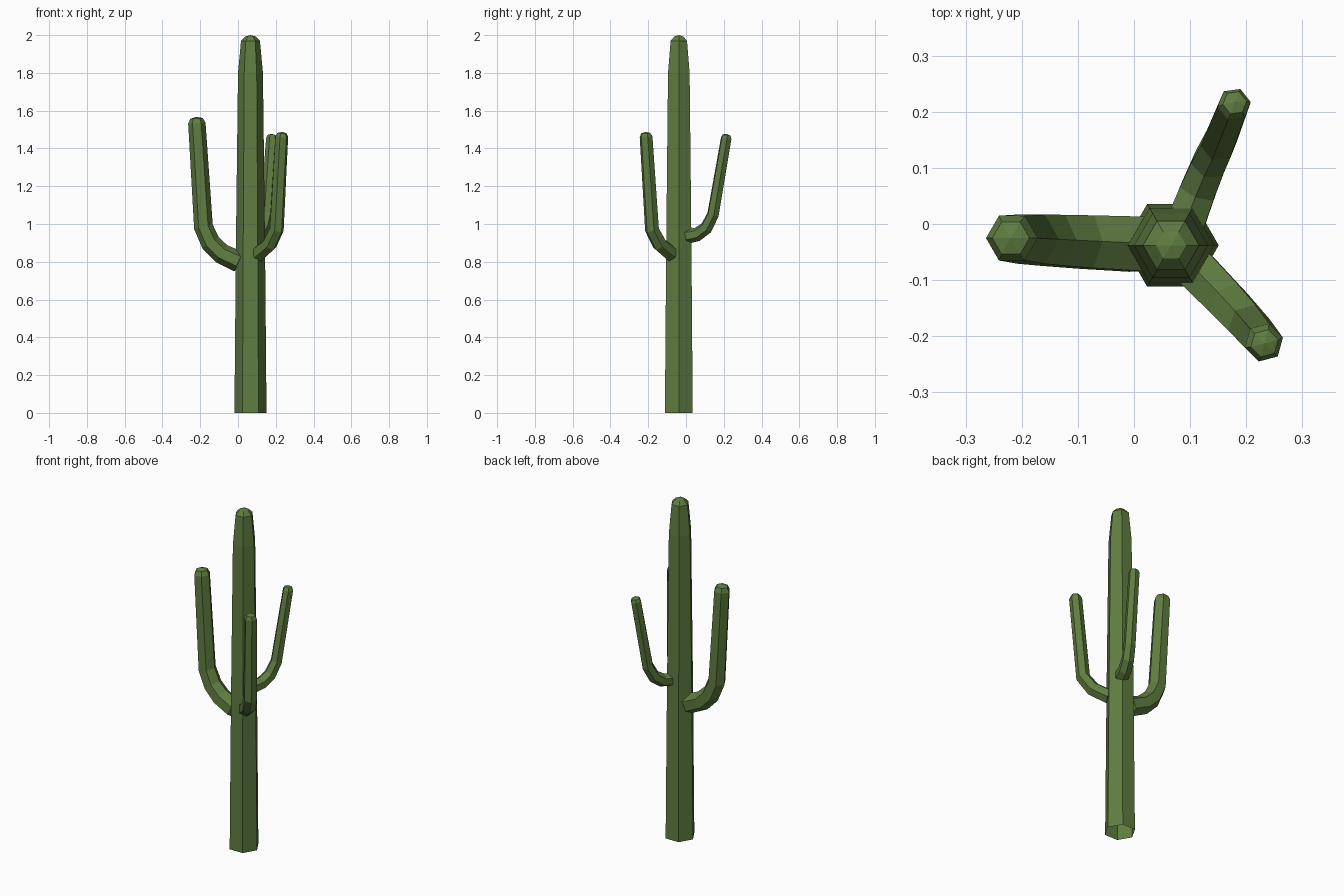
import bpy, bmesh, math
from mathutils import Vector

if "Cube" in bpy.data.objects:
    bpy.data.objects.remove(bpy.data.objects["Cube"])

green = bpy.data.materials.new("cactus green")
green.diffuse_color = (0.115, 0.205, 0.052, 1)
green.use_nodes = True
green.node_tree.nodes["Principled BSDF"].inputs["Base Color"].default_value = green.diffuse_color


def hex_tube(name, path, radii, ref, close_start=False):
    """Six-sided tube along a path, a corner facing ref, pointed into an apex at the last path point."""
    pts = [Vector(p) for p in path]
    ref = Vector(ref)
    bm = bmesh.new()
    rings = []
    for i, r in enumerate(radii):
        t = (pts[i + 1] - pts[i]).normalized()
        if i > 0:
            t = (t + (pts[i] - pts[i - 1]).normalized()).normalized()
        side = t.cross(ref).normalized()
        out = side.cross(t)
        rings.append([bm.verts.new(pts[i] + r * (math.cos(k * math.pi / 3) * out
                      + math.sin(k * math.pi / 3) * side)) for k in range(6)])
    for a, b in zip(rings, rings[1:]):
        for k in range(6):
            bm.faces.new((a[k], a[(k + 1) % 6], b[(k + 1) % 6], b[k]))
    apex = bm.verts.new(pts[-1])
    for k in range(6):
        bm.faces.new((rings[-1][k], rings[-1][(k + 1) % 6], apex))
    if close_start:
        bm.faces.new(rings[0])
    bmesh.ops.recalc_face_normals(bm, faces=bm.faces)
    me = bpy.data.meshes.new(name)
    bm.to_mesh(me)
    bm.free()
    me.materials.append(green)
    ob = bpy.data.objects.new(name, me)
    bpy.context.collection.objects.link(ob)


def arm(name, path, r0, r1, plane):
    """Bent arm with a small domed tip; plane is its horizontal heading."""
    pts = [Vector(p) for p in path]
    tip = pts.pop()
    d = (tip - pts[-1]).normalized()
    n = len(pts)
    radii = [r0 + (r1 * 1.1 - r0) * i / (n - 1) for i in range(n)]
    pts += [tip - d * r1 * 0.75, tip - d * r1 * 0.2, tip]
    radii += [r1, r1 * 0.72]
    # a slanted reference stays clear of every path direction
    hex_tube(name, pts, radii, Vector((plane[0], plane[1], 0)).normalized() - Vector((0, 0, 0.6)), True)


# Trunk, open underneath
cx, cy = 0.066, -0.038
trunk = [(0, .085), (0.9, .077), (1.8, .066), (1.97, .05), (1.993, .027)]
hex_tube("trunk", [(cx, cy, z) for z, r in trunk] + [(cx, cy, 2.0)],
         [r for z, r in trunk], (1, 0, 0))

# Three arms
arm("left_arm", [(.005, -.036, .80), (-.087, -.032, .843), (-.145, -.029, .90),
                 (-.183, -.027, .985), (-.22, -.025, 1.568)], .056, .046, (-1, 0))
arm("front_arm", [(.105, -.075, .84), (.168, -.14, .893), (.205, -.18, .97),
                  (.233, -.213, 1.488)], .043, .035, (1, -1))
arm("back_arm", [(.094, .008, .935), (.114, .06, .945), (.134, .108, .98),
                 (.151, .143, 1.05), (.18, .217, 1.477)], .039, .03, (.4, 1))
